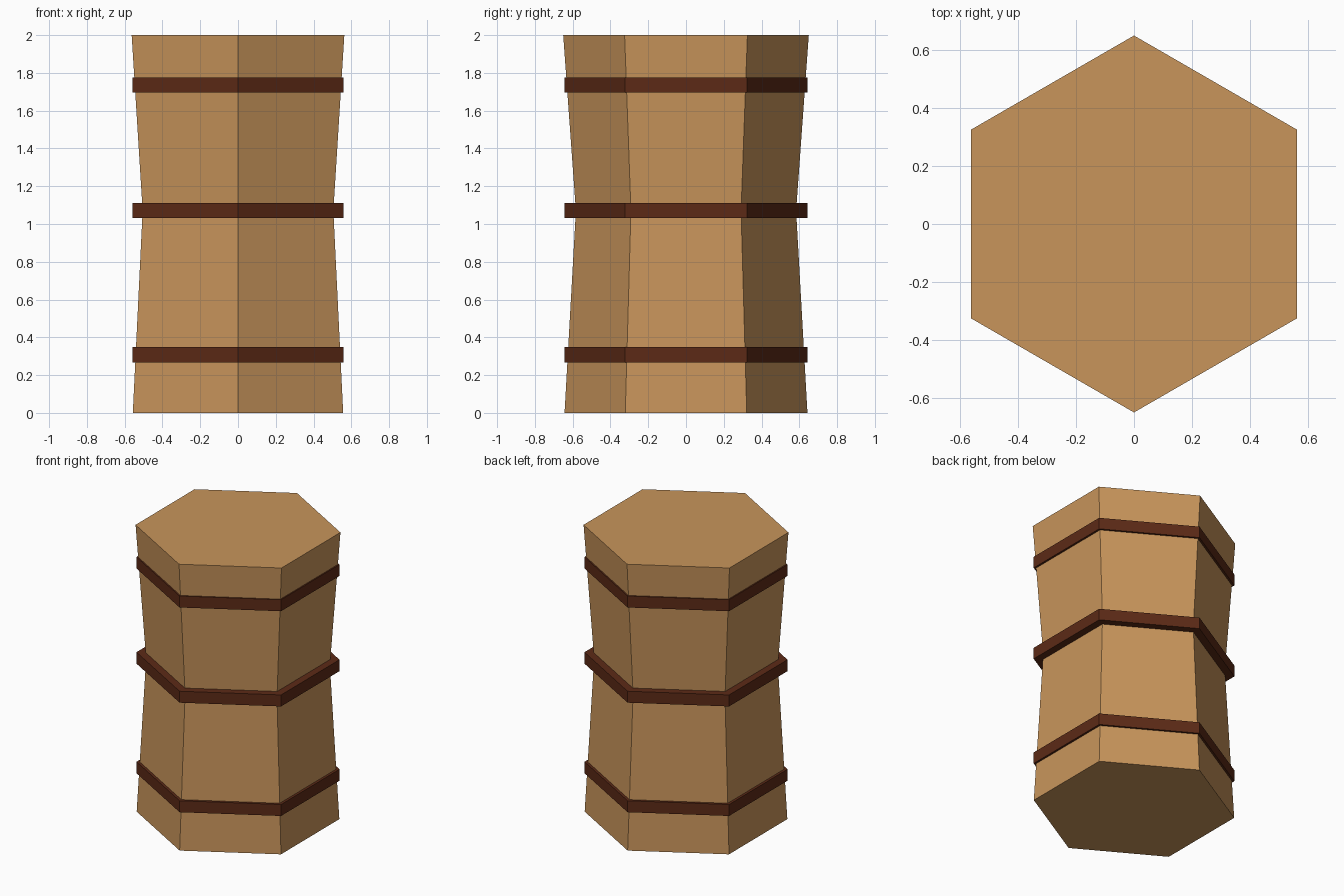
import bpy, math

if "Cube" in bpy.data.objects:
    bpy.data.objects.remove(bpy.data.objects["Cube"])

SIDES = 6


def material(name, color):
    m = bpy.data.materials.new(name)
    m.diffuse_color = (*color, 1)
    m.use_nodes = True
    m.node_tree.nodes["Principled BSDF"].inputs["Base Color"].default_value = m.diffuse_color
    return m


def hex_loft(name, profile, mat):
    """Closed six-sided solid through (radius, height) stations, corners on the y axis."""
    verts = [(r * math.sin(a), -r * math.cos(a), z)
             for r, z in profile
             for a in (math.tau * i / SIDES for i in range(SIDES))]
    faces = [tuple(reversed(range(SIDES))),
             tuple(range(len(verts) - SIDES, len(verts)))]
    for k in range(len(profile) - 1):
        for i in range(SIDES):
            j = (i + 1) % SIDES
            a, b = k * SIDES, (k + 1) * SIDES
            faces.append((a + i, a + j, b + j, b + i))
    mesh = bpy.data.meshes.new(name)
    mesh.from_pydata(verts, [], faces)
    mesh.materials.append(mat)
    obj = bpy.data.objects.new(name, mesh)
    bpy.context.collection.objects.link(obj)
    return obj


wood = material("wood", (0.58, 0.30, 0.105))
band = material("dark_band", (0.107, 0.023, 0.008))

# Waisted wooden body
hex_loft("body", [(0.643, 0), (0.583, 1.07), (0.65, 2)], wood)

# Three straight bands wrapped around the body
for name, z in (("lower_band", 0.268), ("middle_band", 1.032), ("upper_band", 1.696)):
    hex_loft(name, [(0.644, z), (0.644, z + 0.08)], band)
